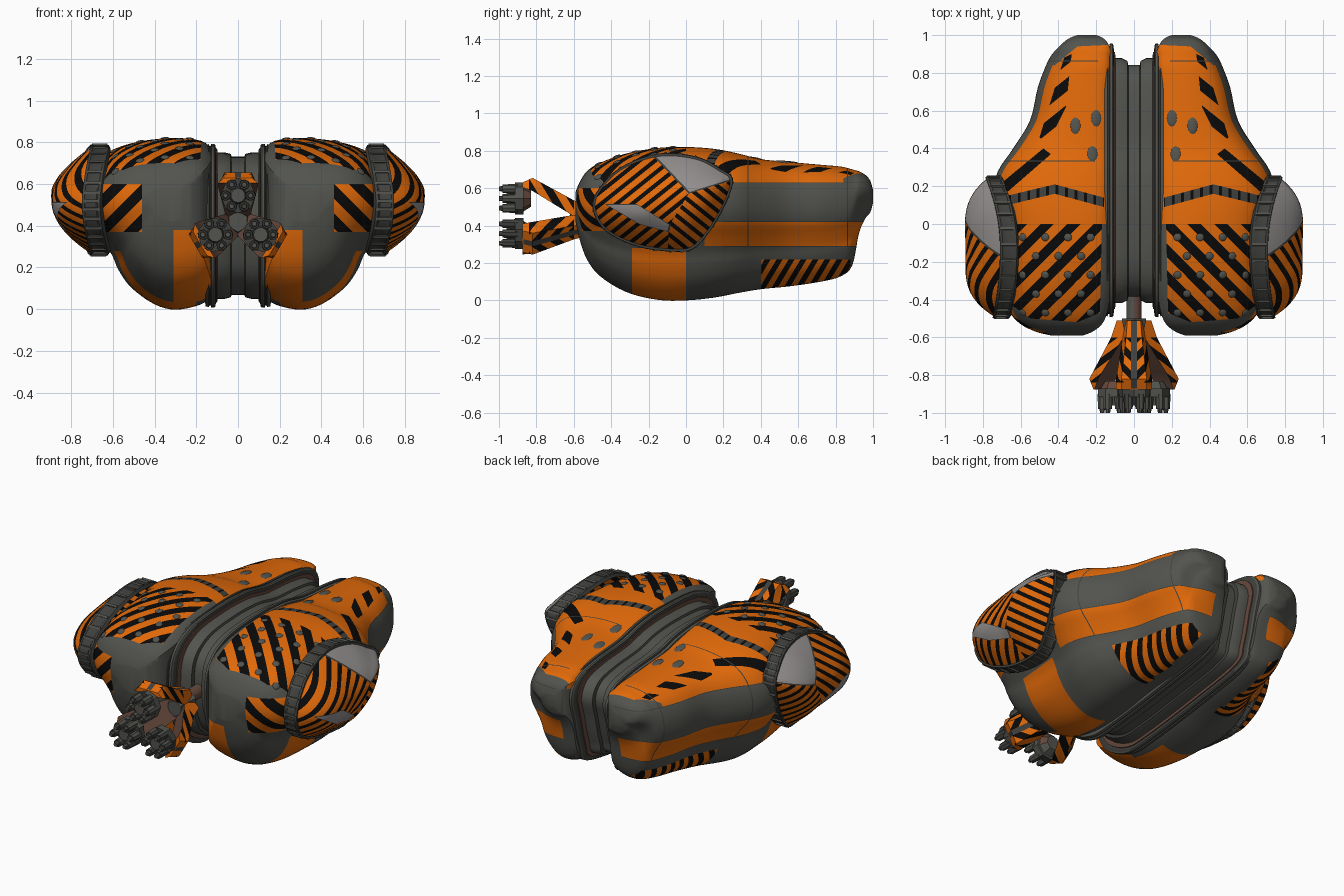
import bpy, bmesh, math
from mathutils import Vector, Matrix
from mathutils.bvhtree import BVHTree

if "Cube" in bpy.data.objects:
    bpy.data.objects.remove(bpy.data.objects["Cube"])

COLOURS = {"grey": (.085, .088, .076), "orange": (.77, .145, .003), "black": (.003, .003, .003),
           "dark_grey": (.05, .051, .046), "light_grey": (.29, .27, .27), "brown": (.13, .065, .045)}
MATS, IDX = [], {}
for name, c in COLOURS.items():
    m = bpy.data.materials.new(name)
    m.diffuse_color = (*c, 1)
    m.use_nodes = True
    m.node_tree.nodes["Principled BSDF"].inputs["Base Color"].default_value = m.diffuse_color
    IDX[name] = len(MATS)
    MATS.append(m)


def spline(pts, n, closed=False):
    """Catmull-Rom through points of any dimension."""
    out, N = [], len(pts)
    get = (lambda i: pts[i % N]) if closed else (lambda i: pts[max(0, min(N - 1, i))])
    for i in range(N if closed else N - 1):
        for k in range(n):
            t = k / n
            out.append([.5 * (2 * b + (c - a) * t + (2 * a - 5 * b + 4 * c - d) * t * t
                              + (3 * b - a - 3 * c + d) * t ** 3)
                        for a, b, c, d in zip(get(i - 1), get(i), get(i + 1), get(i + 2))])
    return out if closed else out + [list(pts[-1])]


def loft(rings, colours=None, cap_start=False, cap_end=False):
    bm = bmesh.new()
    vs = [[bm.verts.new(p) for p in r] for r in rings]
    n = len(rings[0])
    for i in range(len(vs) - 1):
        for j in range(n):
            k = (j + 1) % n
            f = bm.faces.new((vs[i][j], vs[i][k], vs[i + 1][k], vs[i + 1][j]))
            f.material_index = IDX[colours[i]] if colours else 0
    if cap_start:
        bm.faces.new(vs[0][::-1])
    if cap_end:
        bm.faces.new(vs[-1])
    bmesh.ops.recalc_face_normals(bm, faces=bm.faces)
    return bm


def finish(name, bm, mirror=True, angle=35):
    me = bpy.data.meshes.new(name)
    bm.to_mesh(me)
    bm.free()
    for m in MATS:
        me.materials.append(m)
    ob = bpy.data.objects.new(name, me)
    bpy.context.collection.objects.link(ob)
    bpy.ops.object.select_all(action='DESELECT')
    ob.select_set(True)
    bpy.context.view_layer.objects.active = ob
    bpy.ops.object.shade_smooth_by_angle(angle=math.radians(angle))
    if mirror:
        ob.modifiers.new("mirror", 'MIRROR').use_clip = False
    return ob


def panel(bm, ax, poly, colour, keep=lambda c, n: True, stripe=None, duty=.5):
    """Cut a convex painted panel into the surface, optionally striped with black."""
    tag = bm.faces.layers.int.get("tag") or bm.faces.layers.int.new("tag")
    bm.normal_update()

    def v3(a, b):
        v = Vector((0, 0, 0))
        v[ax[0]], v[ax[1]] = a, b
        return v

    def tagged():
        return [f for f in bm.faces if f[tag]]

    def cut(co, no):
        fs = tagged()
        geom = fs + list({e for f in fs for e in f.edges}) + list({v for f in fs for v in f.verts})
        if fs:
            bmesh.ops.bisect_plane(bm, geom=geom, dist=1e-5, plane_co=co, plane_no=no)

    for f in bm.faces:
        f[tag] = int(keep(f.calc_center_median(), f.normal))
    N = len(poly)
    area = sum(poly[i][0] * poly[(i + 1) % N][1] - poly[(i + 1) % N][0] * poly[i][1] for i in range(N))
    s = 1 if area > 0 else -1
    for i in range(N):
        (a, b), (c, d) = poly[i], poly[(i + 1) % N]
        co, no = v3(a, b), v3(s * (d - b), s * (a - c)).normalized()
        cut(co, no)
        for f in tagged():
            if (f.calc_center_median() - co).dot(no) > 0:
                f[tag] = 0
    if stripe:
        no, per = v3(*stripe[:2]).normalized(), stripe[2]
        ds = [v3(*p).dot(no) / per for p in poly]
        for k in range(math.floor(min(ds)), math.ceil(max(ds)) + 1):
            cut(no * k * per, no)
            cut(no * (k + duty) * per, no)
    for f in tagged():
        odd = stripe and (f.calc_center_median().dot(no) / per) % 1 < duty
        f.material_index = IDX["black" if odd else colour]


def rect(a, b, c, d):
    return [(a, c), (b, c), (b, d), (a, d)]


# Hull: stations along y as (y, inner x, outer x, bottom z, top z)
stations = [(-.59, .27, .44, .42, .58), (-.57, .22, .52, .33, .63), (-.53, .17, .60, .22, .69),
            (-.46, .14, .66, .13, .735), (-.32, .12, .69, .045, .785), (-.15, .12, .70, .003, .815),
            (0, .12, .72, 0, .82), (.15, .12, .75, .015, .81), (.28, .12, .72, .04, .785),
            (.40, .12, .64, .06, .755), (.55, .12, .55, .075, .74), (.72, .12, .51, .10, .725),
            (.83, .12, .47, .13, .715), (.89, .12, .44, .19, .70), (.925, .125, .41, .36, .69),
            (.96, .14, .375, .44, .67), (.985, .165, .34, .47, .64), (1, .20, .30, .52, .59)]
section = [(0, .93), (.1, .985), (.35, 1), (.65, .97), (.85, .9), (.97, .77), (1, .63), (.96, .51),
           (.86, .41), (.77, .31), (.72, .22), (.63, .12), (.47, .03), (.3, 0), (.1, .03), (0, .08)]
sec = spline(section, 4)
hull = loft([[(xi + u * (xo - xi), y, zb + w * (zt - zb)) for u, w in sec]
             for y, xi, xo, zb, zt in spline(stations, 4)], None, True, True)
tree = BVHTree.FromBMesh(hull)
up = lambda c, n: n.z > .15 and c.z > .5
side = lambda c, n: c.x > .2 and n.x > -.3
stern = lambda c, n: c.y < -.25
YZ, XY, XZ = (1, 2), (0, 1), (0, 2)
panel(hull, YZ, rect(0, .96, .63, .9), "orange")                      # bow deck
for q in ([(.1, .95), (.3, .94), (.6, 1.1), (.1, 1.1)], [(.3, .94), (.42, .84), (.8, .9), (.6, 1.1)]):
    panel(hull, XY, q, "grey", up)                                    # grey nose corners
panel(hull, YZ, rect(.1, 1.1, .29, .42), "orange", side)              # side band
panel(hull, YZ, rect(-.29, 0, -.1, .28), "orange", side)              # lower side patch
panel(hull, YZ, rect(.4, .88, .0, .22), "orange", lambda c, n: c.x > .25, (-1, .6, .055))
panel(hull, XY, [(.17, 0), (.68, 0), (.66, -.42), (.55, -.5), (.3, -.52), (.18, -.47)],
      "orange", up, (1, 1, .1))                                       # aft deck stripes
panel(hull, XY, [(.33, .9), (.37, .88), (.5, .46), (.46, .42), (.36, .62)], "orange", up, (.8, 1, .11))
panel(hull, XY, [(.44, .37), (.48, .40), (.71, .21), (.67, .17)], "black", up)
panel(hull, XZ, rect(.46, .75, .37, .6), "orange", stern, (1, 1, .1))
panel(hull, XZ, rect(.1, .31, -.1, .38), "orange", stern)
for q in ([(.16, .09), (.42, .16), (.42, .21), (.16, .14)], [(.42, .16), (.67, .1), (.67, .15), (.42, .21)]):
    panel(hull, XY, q, "dark_grey", up, (1, 0, .05), .3)              # vent strip
for y in (.33, .86):
    panel(hull, YZ, rect(y, y + .005, .29, .9), "dark_grey", side)    # seams
for z in (.286, .42, .627):
    panel(hull, YZ, rect(.2, 1.1, z, z + .004), "dark_grey", side)
finish("hull", hull)

# Studs on the aft deck and oval hatches on the bow deck
studs = bmesh.new()
spots = [(.23 + .12 * i + .05 * (j % 2), -.07 - .1 * j, .021, .021) for i in range(4) for j in range(5)]
for x, y, rx, ry in spots + [(.2, .56, .027, .045), (.31, .52, .027, .045), (.22, .37, .027, .045)]:
    if x > .62:
        continue
    co, no = tree.ray_cast(Vector((x, y, 2)), Vector((0, 0, -1)))[:2]
    M = Matrix.Translation(co) @ Vector((0, 0, 1)).rotation_difference(no).to_matrix().to_4x4()
    bmesh.ops.create_uvsphere(studs, u_segments=12, v_segments=6, radius=1,
                              matrix=M @ Matrix.Diagonal((rx, ry, .007, 1)))
finish("deck_studs", studs)

# Centre spine with rims: side profile (y, z), stacked outward in x at varying scale
profile = [(-.49, .45), (-.46, .65), (-.3, .76), (0, .79), (.25, .78), (.45, .74), (.7, .72), (.88, .68),
           (.95, .58), (.92, .44), (.87, .25), (.8, .14), (.4, .07), (0, .02), (-.2, .02), (-.38, .12),
           (-.46, .28)]
prof = spline(profile, 5, True)
steps = [(0, .85, "grey"), (.03, .85, "dark_grey"), (.035, .88, "grey"), (.065, .9, "grey"),
         (.098, .9, "brown"), (.1, .945, "brown"), (.106, .945, "dark_grey"), (.108, .99, "grey"),
         (.114, 1.005, "grey"), (.128, 1.005, "dark_grey"), (.131, .98, "dark_grey"),
         (.137, .98, "dark_grey"), (.14, 1, "grey"), (.155, .99, "grey"), (.16, .9, "grey")]
finish("centre_spine", loft([[(x, .22 + s * (y - .22), .4 + s * (z - .4)) for y, z in prof]
                             for x, s, _ in steps], [c for *_, c in steps]))

# Side pods: domes over an outline in (y, z), pointed in z and boxy in y
outline = spline([(.245, .63), (.18, .70), (.05, .765), (-.15, .78), (-.35, .705), (-.47, .58), (-.49, .48),
                  (-.42, .37), (-.25, .29), (-.05, .265), (.05, .29), (.16, .43)], 5, True)
CY, CZ = -.13, .52


def base(y):
    d = y - CY
    return .64 + (.55 if d > 0 else .3) * d * d


def pod_ring(r, dx, h=0):
    ring = []
    for y, z in outline:
        a = math.atan2(z - CZ, (y - CY) * .7)
        p = 1.9 * math.sin(a) ** 2 + 3.5 * math.cos(a) ** 2
        yy = CY + r * (y - CY)
        ring.append((base(yy) + dx + h * (1 - r ** p), yy, CZ + r * (z - CZ)))
    return ring


rs = [math.sin(math.pi / 2 * (1 - i / 16)) for i in range(16)] + [.02]
pod = loft([pod_ring(1, -.02)] + [pod_ring(r, .055, .197) for r in rs], None, False, True)
panel(pod, YZ, rect(-.6, .3, .2, .85), "orange", stripe=(-.8, 1, .052), duty=.42)
panel(pod, YZ, [(-.09, .4), (.02, .58), (.25, .64), (.16, .4), (.05, .25), (-.1, .25)], "orange",
      stripe=(.8, 1, .052), duty=.42)
for glass in ([(-.18, .79), (.1, .83), (.28, .7), (.23, .645), (.02, .58)],
              [(-.42, .51), (-.26, .51), (-.09, .405), (-.1, .37), (-.25, .41)]):
    gy, gz = (sum(p[i] for p in glass) / len(glass) for i in (0, 1))
    for s, col in ((1.07, "dark_grey"), (1, "light_grey")):
        panel(pod, YZ, [(gy + s * (y - gy), gz + s * (z - gz)) for y, z in glass], col)
finish("side_pod", pod)

# Ribbed collar around each pod
finish("pod_collar", loft([pod_ring(r, dx) for r, dx in
                           ((.95, -.03), (1.015, -.02), (1.02, -.008), (1.004, 0), (1.004, .048),
                            (1.02, .055), (1.012, .068), (.95, .07))], ["dark_grey"] * 7))
ribs = bmesh.new()
for y, z in outline[::2]:
    a = math.atan2(z - CZ, y - CY)
    p = Vector((base(y) + .023, CY + 1.005 * (y - CY), CZ + 1.005 * (z - CZ)))
    bmesh.ops.create_cube(ribs, size=1, matrix=Matrix.Translation(p) @ Matrix.Rotation(a, 4, 'X')
                          @ Matrix.Diagonal((.075, .016, .014, 1)))
finish("collar_ribs", ribs)


def rod(bm, x, y0, y1, z, r0, r1, seg, col):
    """Cylinder along y, radius r0 at y0 and r1 at y1."""
    n = len(bm.faces)
    bmesh.ops.create_cone(bm, cap_ends=True, segments=seg, radius1=r0, radius2=r1, depth=abs(y1 - y0),
                          matrix=Matrix.Translation((x, (y0 + y1) / 2, z)) @ Matrix.Rotation(math.pi / 2, 4, 'X'))
    for f in list(bm.faces)[n:]:
        f.material_index = IDX[col]


# Claw mount
AXIS = .42
mount = bmesh.new()
rod(mount, 0, -.36, -.56, AXIS + .02, .04, .04, 12, "brown")
rod(mount, 0, -.5, -.62, AXIS, .075, .05, 6, "grey")
finish("claw_mount", mount, False)

# Three striped claw arms, each with a head of small barrels
arm = loft([[(-w, y, lo), (w, y, lo), (w * .7, y, hi), (-w * .7, y, hi)] for y, w, lo, hi in
            ((-.51, .05, .0, .085), (-.6, .06, .03, .115), (-.82, .095, .165, .235), (-.875, .095, .185, .21))],
           None, True, True)
for f in arm.faces:
    f.material_index = IDX["brown" if f.normal.z < -.3 else "orange"]
for s in (-1, 1):
    panel(arm, XY, rect(s * .015, s * .2, -.84, -.6), "orange", lambda c, n: n.z > .3, (s, -1, .07))
    panel(arm, YZ, rect(-.84, -.6, 0, .3), "orange", lambda c, n: n.x * s > .5, (1, .6, .08))
panel(arm, XY, rect(-.015, .015, -.87, -.51), "dark_grey", lambda c, n: n.z > .3)
head = bmesh.new()
R = .125
rod(head, 0, -.83, -.87, R, .045, .07, 8, "brown")
rod(head, 0, -.87, -.915, R, .085, .085, 8, "grey")
rod(head, 0, -.9, -.96, R, .045, .035, 10, "dark_grey")
for k in range(6):
    a = k * math.pi / 3
    x, z = .06 * math.cos(a), R + .06 * math.sin(a)
    rod(head, x, -.9, -.98, z, .026, .023, 8, "grey")
    rod(head, x, -.975, -1.0, z, .016, .012, 8, "dark_grey")
parts = [finish("claw_arm", arm, False), finish("claw_head", head, False)]
for k in range(3):
    for ob in parts:
        o = ob if k == 0 else ob.copy()
        if k:
            bpy.context.collection.objects.link(o)
        o.location.z = AXIS
        o.rotation_euler.y = k * 2 * math.pi / 3
